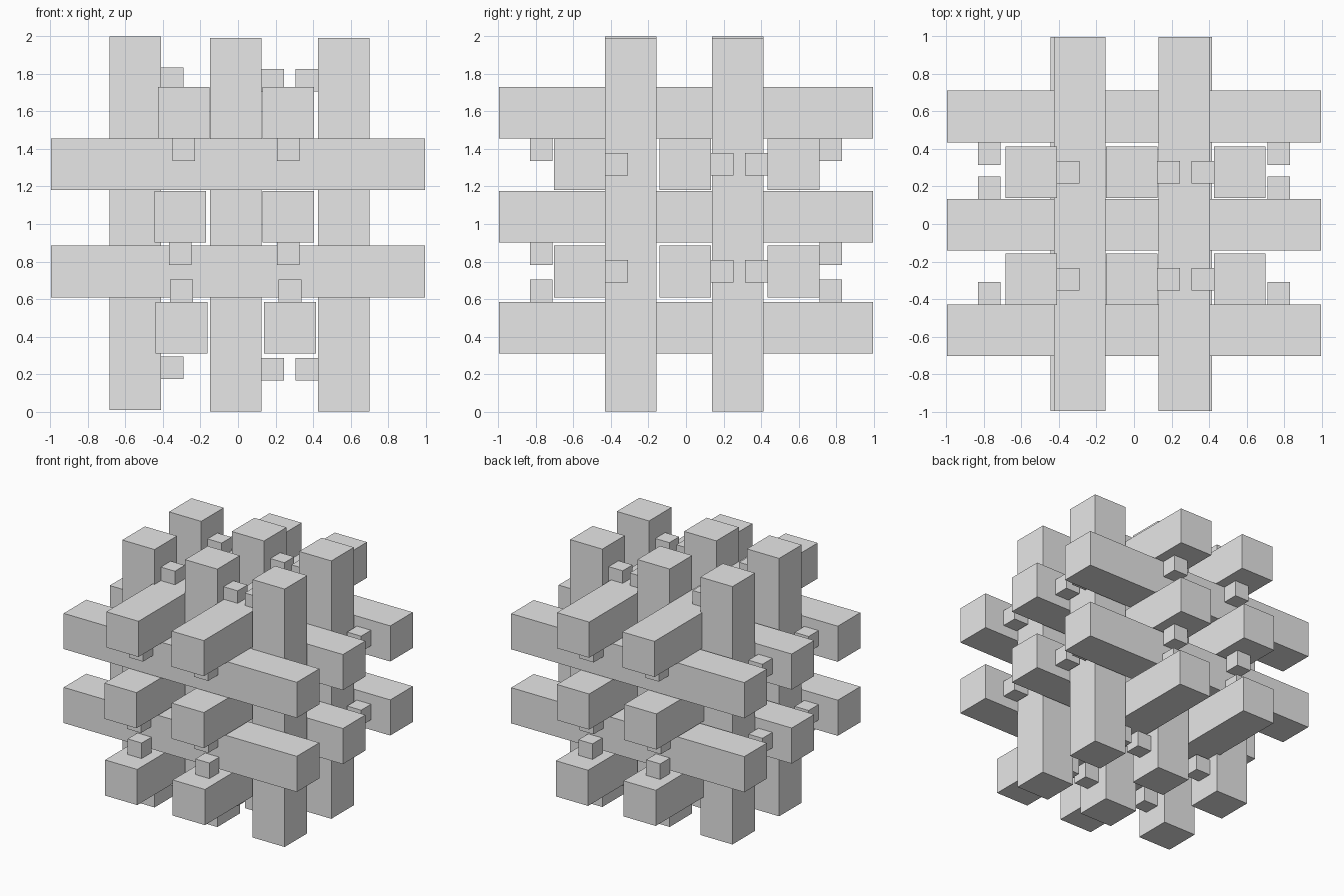
import bpy
from mathutils import Vector

if "Cube" in bpy.data.objects:
    bpy.data.objects.remove(bpy.data.objects["Cube"], do_unlink=True)

LENGTH, WIDTH, PEG, PEG_OFFSET = 1.99, 0.275, 0.12, 0.77

grey = bpy.data.materials.new("plain_grey")
grey.use_nodes = True
grey.diffuse_color = (0.8, 0.8, 0.8, 1)
grey.node_tree.nodes["Principled BSDF"].inputs["Base Color"].default_value = (0.8, 0.8, 0.8, 1)


def box(name, center, size):
    bpy.ops.mesh.primitive_cube_add(size=1, location=center)
    obj = bpy.context.object
    obj.name = name
    obj.scale = size
    bpy.ops.object.transform_apply(location=False, rotation=False, scale=True)
    obj.data.materials.append(grey)


def beam(name, center, axis, peg_axis, peg_side):
    """Square beam with a small locking peg near each end."""
    center = Vector(center)
    size = [WIDTH] * 3
    size[axis] = LENGTH
    box(name + "_beam", center, size)
    for end in (-1, 1):
        peg = center.copy()
        peg[axis] += end * PEG_OFFSET
        peg[peg_axis] += peg_side * (WIDTH + PEG) / 2
        box(name + "_peg", peg, [PEG] * 3)


# Beams running left to right, pegs on their front or back sides
for z in (0.747, 1.318):
    for y, side in ((-0.567, 1), (-0.005, 1), (0.573, -1)):
        beam("crosswise", (0, y, z), 0, 1, side)

# Beams running front to back, pegs above or below
for z, side, xs in ((0.447, 1, (-0.301, 0.277)),
                    (1.038, -1, (-0.307, 0.268)),
                    (1.593, -1, (-0.29, 0.267))):
    for x in xs:
        beam("lengthwise", (x, 0, z), 1, 2, side)

# Upright beams, pegs on their left or right sides
for x, z, side in ((-0.548, 1.005, 1), (-0.012, 0.997, 1), (0.563, 0.997, -1)):
    for y in (-0.294, 0.275):
        beam("upright", (x, y, z), 2, 0, side)
